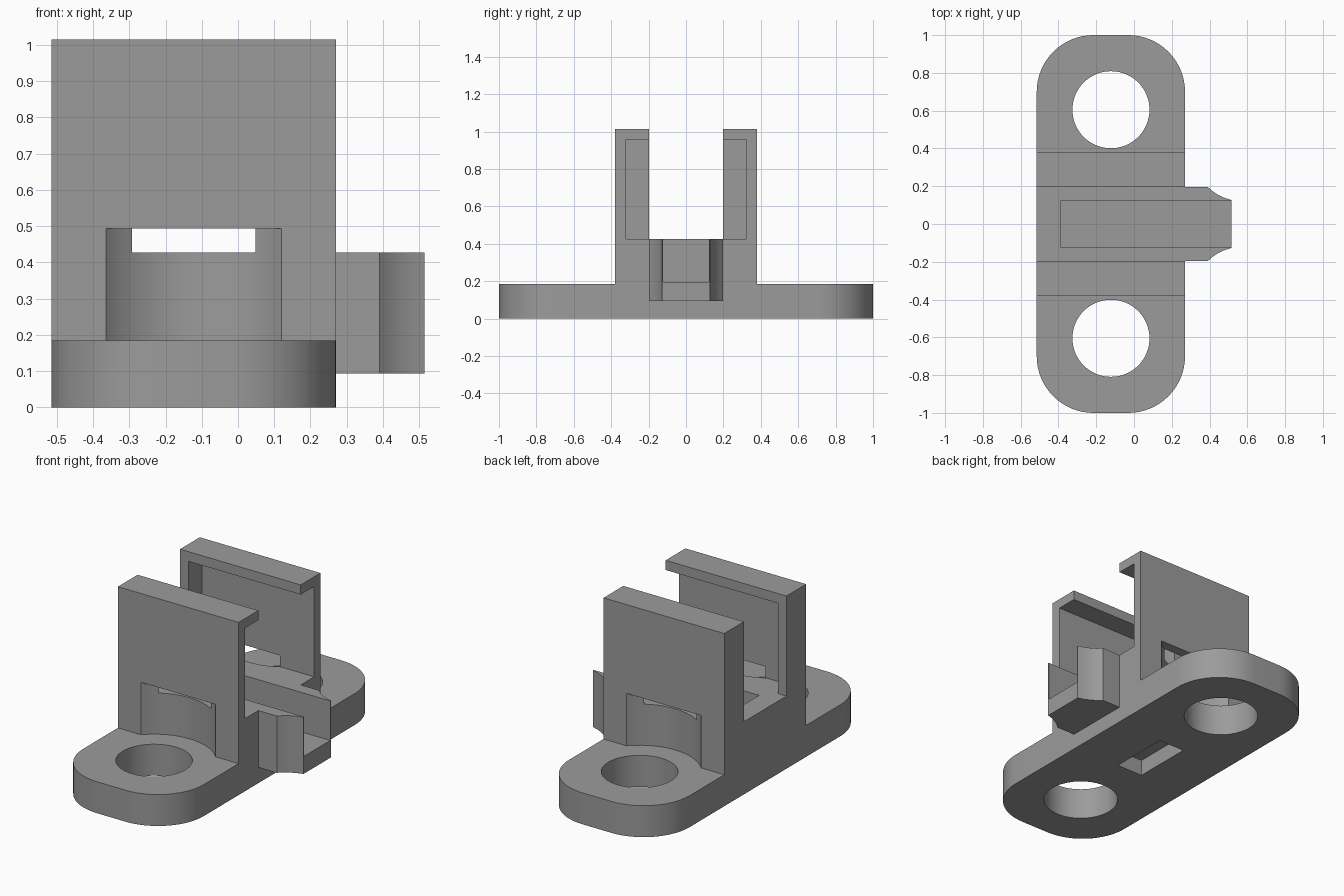
import bpy
import bmesh
import math

cube = bpy.data.objects.get("Cube")
if cube:
    bpy.data.objects.remove(cube, do_unlink=True)

grey = bpy.data.materials.new("mid grey")
grey.use_nodes = True
COLOUR = (0.33, 0.33, 0.33, 1)
grey.diffuse_color = COLOUR
grey.node_tree.nodes["Principled BSDF"].inputs["Base Color"].default_value = COLOUR

X0, X1 = -0.515, 0.27      # ends of the body
HOLE_X, HOLE_Y = -0.122, 0.605
FLOOR = 0.427              # channel floor height


def prism(name, outline, z0, z1):
    """Extrude a counter-clockwise xy outline from z0 to z1."""
    bm = bmesh.new()
    face = bm.faces.new([bm.verts.new((x, y, z0)) for x, y in outline])
    top = bmesh.ops.extrude_face_region(bm, geom=[face])["geom"]
    verts = [v for v in top if isinstance(v, bmesh.types.BMVert)]
    bmesh.ops.translate(bm, verts=verts, vec=(0, 0, z1 - z0))
    bmesh.ops.recalc_face_normals(bm, faces=bm.faces)
    mesh = bpy.data.meshes.new(name)
    bm.to_mesh(mesh)
    bm.free()
    mesh.materials.append(grey)
    obj = bpy.data.objects.new(name, mesh)
    bpy.context.collection.objects.link(obj)
    return obj


def box(name, x0, x1, y0, y1, z0, z1):
    return prism(name, [(x0, y0), (x1, y0), (x1, y1), (x0, y1)], z0, z1)


def arc(cx, cy, r, a0, a1, n):
    angles = [math.radians(a0 + (a1 - a0) * i / n) for i in range(n + 1)]
    return [(cx + r * math.cos(a), cy + r * math.sin(a)) for a in angles]


def cylinder(name, x, y, r, z0, z1):
    return prism(name, arc(x, y, r, 0, 360, 64)[:-1], z0, z1)


def boolean(obj, other, operation="DIFFERENCE", keep=False):
    """Apply a boolean and drop the helper object."""
    mod = obj.modifiers.new("bool", "BOOLEAN")
    mod.solver = "EXACT"
    mod.operation = operation
    mod.object = other
    bpy.context.view_layer.objects.active = obj
    bpy.ops.object.modifier_apply(modifier=mod.name)
    if not keep:
        bpy.data.objects.remove(other, do_unlink=True)


# Central housing: block with an open channel and side pockets open at one end
body = box("mount_body", X0, X1, -0.38, 0.38, 0, 1.015)
boolean(body, box("channel_cutter", -1, 1, -0.197, 0.197, FLOOR, 1.3))
boolean(body, box("pocket_cutter", X0 + 0.055, 1, -0.322, 0.322, FLOOR, 0.958))

# Screw head clearances in the outer walls
for s in (-1, 1):
    boolean(body, cylinder("clearance_cutter", HOLE_X, s * HOLE_Y, 0.331, -0.1, 0.493))

# Rounded base plate
R = 0.3
outline = (arc(X1 - R, 1 - R, R, 0, 90, 16) + arc(X0 + R, 1 - R, R, 90, 180, 16)
           + arc(X0 + R, R - 1, R, 180, 270, 16) + arc(X1 - R, R - 1, R, 270, 360, 16))
boolean(body, prism("base_plate", outline, 0, 0.185), "UNION")

# Screw holes and the shallow slot underneath
for s in (-1, 1):
    boolean(body, cylinder("hole_cutter", HOLE_X, s * HOLE_Y, 0.204, -0.2, 0.4))
boolean(body, box("slot_cutter", -0.205, -0.035, -0.18, 0.18, -0.1, 0.095))

# Latch nose with concave tapered sides
taper = [(0.39, 0.197), (0.415, 0.174), (0.445, 0.154), (0.48, 0.138), (0.515, 0.127)]
side = [(X1, 0.197)] + taper
latch = prism("latch", [(x, -y) for x, y in side] + side[::-1], 0.093, FLOOR)

# Groove running through the latch and the channel floor
groove = box("groove_cutter", -0.39, 0.7, -0.122, 0.122, 0.195, 0.6)
boolean(latch, groove, keep=True)
boolean(body, groove)

# Smooth the rounded surfaces and keep hard edges
bpy.ops.object.select_all(action="DESELECT")
for obj in (body, latch):
    obj.select_set(True)
bpy.context.view_layer.objects.active = body
bpy.ops.object.shade_smooth_by_angle(angle=math.radians(25))
